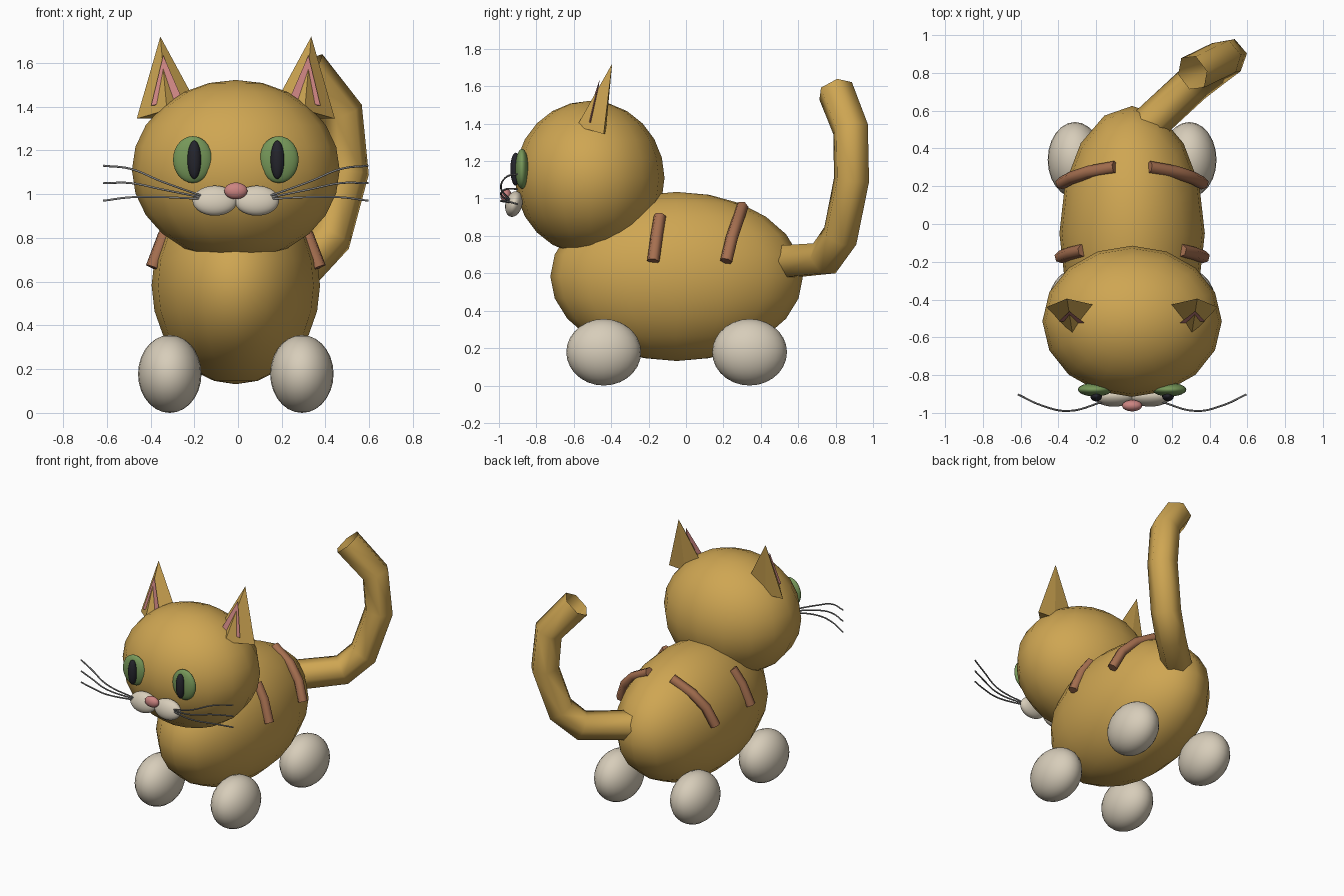
import bpy
import bmesh
from math import radians
from mathutils import Vector

if "Cube" in bpy.data.objects:
    bpy.data.objects.remove(bpy.data.objects["Cube"])

CX = -0.01  # symmetry plane of the body


def material(name, r, g, b):
    m = bpy.data.materials.new(name)
    m.use_nodes = True
    m.diffuse_color = (r, g, b, 1)
    m.node_tree.nodes["Principled BSDF"].inputs["Base Color"].default_value = (r, g, b, 1)
    return m


gold = material("golden_fur", 0.62, 0.38, 0.085)
cream = material("cream_fur", 0.68, 0.61, 0.49)
green = material("eye_green", 0.18, 0.31, 0.10)
black = material("pupil_black", 0.018, 0.018, 0.025)
pink = material("nose_pink", 0.60, 0.23, 0.22)
brown = material("stripe_brown", 0.38, 0.16, 0.08)
grey = material("whisker_grey", 0.22, 0.22, 0.22)


def ellipsoid(name, loc, radii, mat, segments=24, rings=14, rot=(0, 0, 0)):
    bpy.ops.mesh.primitive_uv_sphere_add(
        segments=segments, ring_count=rings, location=loc,
        rotation=[radians(a) for a in rot])
    ob = bpy.context.object
    ob.name = name
    ob.scale = radii
    ob.data.materials.append(mat)
    bpy.ops.object.shade_smooth()
    return ob


def tube(name, points, radius, mat, kind="POLY", caps=True):
    cu = bpy.data.curves.new(name, "CURVE")
    cu.dimensions = "3D"
    cu.bevel_depth = radius
    cu.bevel_resolution = 1
    cu.use_fill_caps = caps
    cu.resolution_u = 6
    sp = cu.splines.new(kind)
    if kind == "POLY":
        sp.points.add(len(points) - 1)
        for p, co in zip(sp.points, points):
            p.co = (*co, 1)
    else:
        sp.bezier_points.add(len(points) - 1)
        for p, co in zip(sp.bezier_points, points):
            p.co = co
            p.handle_left_type = p.handle_right_type = "AUTO"
    cu.materials.append(mat)
    ob = bpy.data.objects.new(name, cu)
    bpy.context.collection.objects.link(ob)
    return ob


def pyramid(name, tip, base, mat):
    bm = bmesh.new()
    ring = [bm.verts.new(p) for p in base]
    top = bm.verts.new(tip)
    bm.faces.new(ring)
    for a, b in zip(ring, ring[1:] + ring[:1]):
        bm.faces.new((a, b, top))
    bmesh.ops.recalc_face_normals(bm, faces=bm.faces[:])
    me = bpy.data.meshes.new(name)
    bm.to_mesh(me)
    bm.free()
    me.materials.append(mat)
    ob = bpy.data.objects.new(name, me)
    bpy.context.collection.objects.link(ob)
    return ob


# Body and head
ellipsoid("body", (CX, -0.05, 0.583), (0.385, 0.675, 0.452), gold, 16, 12)
ellipsoid("head", (CX, -0.515, 1.11), (0.475, 0.4, 0.412), gold, 16, 12)

# Tail: an open faceted tube that curls up to one side
tube("tail", [(0.05, 0.5, 0.66), (0.31, 0.74, 0.68), (0.42, 0.825, 0.8),
              (0.50, 0.885, 1.1), (0.475, 0.88, 1.37), (0.31, 0.8, 1.575)],
     0.1, gold, caps=False)

# Nose
ellipsoid("nose", (CX, -0.962, 1.015), (0.053, 0.03, 0.038), pink)

for side, label in ((1, "left"), (-1, "right")):
    def at(x, y, z):
        return Vector((CX + side * x, y, z))

    # Paws
    for y, which in ((-0.44, "front"), (0.34, "rear")):
        ellipsoid(f"{label}_{which}_paw", at(0.302, y, 0.178), (0.145, 0.2, 0.178), cream)

    # Eyes with slit pupils
    ellipsoid(f"{label}_eye", at(0.197, -0.877, 1.158), (0.09, 0.036, 0.107), green)
    ellipsoid(f"{label}_pupil", at(0.19, -0.911, 1.157), (0.031, 0.028, 0.088), black)

    # Muzzle
    ellipsoid(f"{label}_muzzle", at(0.096, -0.92, 0.97), (0.102, 0.045, 0.07), cream,
              rot=(-15, 0, 0))

    # Ear with a pink lining that the front ridge pokes through
    pyramid(f"{label}_ear", at(0.345, -0.395, 1.72),
            [at(0.453, -0.44, 1.345), at(0.315, -0.585, 1.385),
             at(0.15, -0.44, 1.36), at(0.32, -0.43, 1.345)], gold)
    pyramid(f"{label}_inner_ear", at(0.332, -0.462, 1.635),
            [at(0.387, -0.515, 1.405), at(0.245, -0.53, 1.435),
             at(0.32, -0.49, 1.41)], pink)

    # Stripes hugging the back
    tube(f"{label}_rear_stripe", [at(0.09, 0.3, 0.955), at(0.23, 0.275, 0.88),
                                  at(0.32, 0.245, 0.79), at(0.375, 0.215, 0.665)],
         0.034, brown)
    tube(f"{label}_front_stripe", [at(0.26, -0.14, 0.905), at(0.325, -0.155, 0.81),
                                   at(0.38, -0.175, 0.665)], 0.034, brown)

    # Whiskers
    for i, end in enumerate((1.13, 1.05, 0.97)):
        tube(f"{label}_whisker_{i + 1}",
             [at(0.15, -0.94, 0.98 + 0.08 * (end - 1)),
              at(0.34, -0.99, 0.55 + 0.45 * end),
              at(0.48, -0.96, 0.2 + 0.81 * end),
              at(0.605, -0.902, end)], 0.005, grey, "BEZIER")
